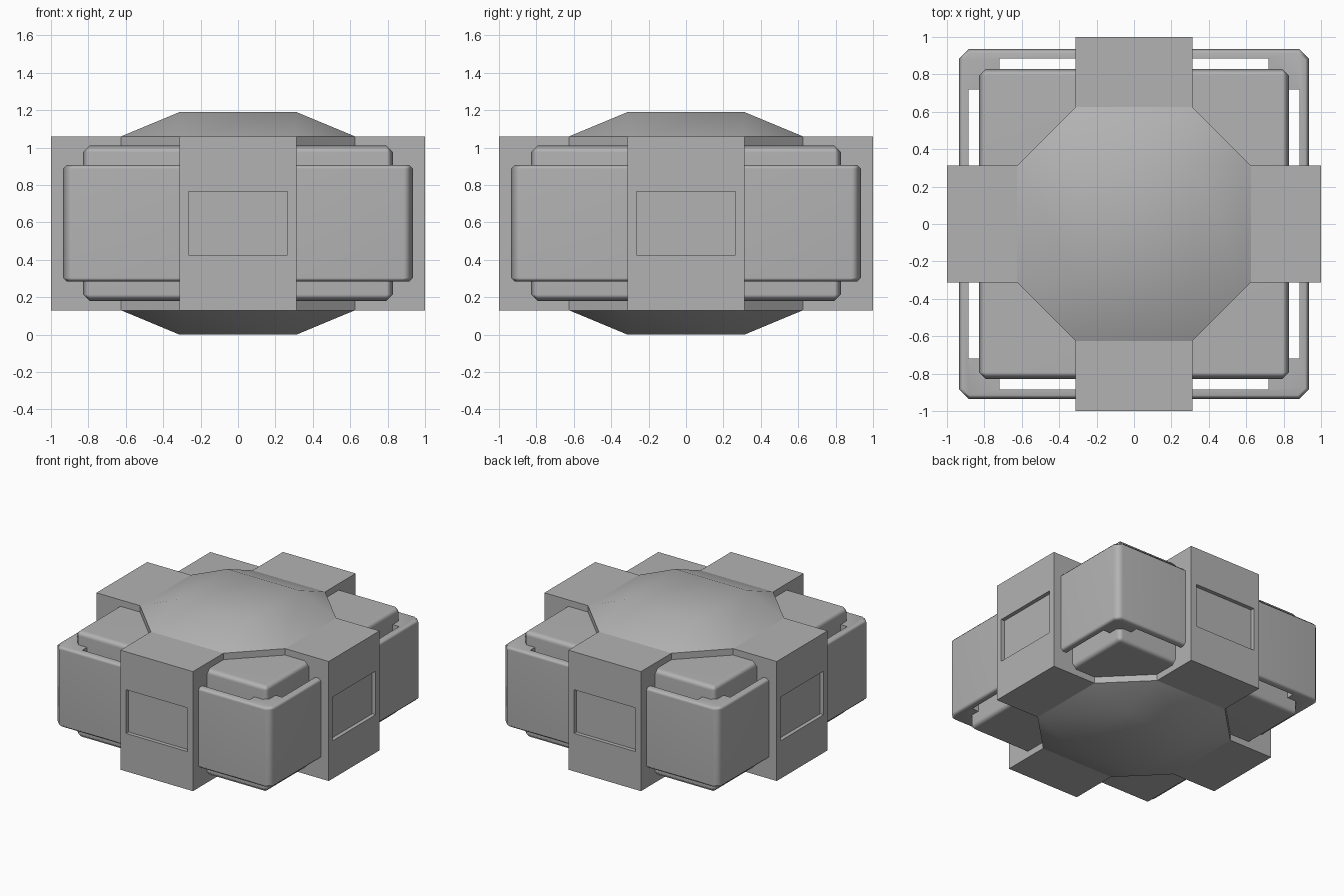
import bpy, bmesh, math
from mathutils import Matrix, Vector

cube = bpy.data.objects.get("Cube")
if cube:
    bpy.data.objects.remove(cube, do_unlink=True)

# Single grey metal colour
GREY = (0.45, 0.45, 0.45, 1)
grey = bpy.data.materials.new("grey_metal")
grey.use_nodes = True
grey.diffuse_color = GREY
grey.node_tree.nodes["Principled BSDF"].inputs["Base Color"].default_value = GREY

MID = 0.595           # height of the symmetry plane
A, B = 0.3125, 0.625  # half arm width, core radius
HALF = 0.465          # half height of the arms


def finish(bm, name, smooth=None, turn=0):
    """Turn a bmesh into a named object, raised to the mid plane."""
    bmesh.ops.recalc_face_normals(bm, faces=bm.faces)
    bm.transform(Matrix.Translation((0, 0, MID)) @ Matrix.Rotation(turn, 4, 'Z'))
    mesh = bpy.data.meshes.new(name)
    bm.to_mesh(mesh)
    bm.free()
    mesh.materials.append(grey)
    ob = bpy.data.objects.new(name, mesh)
    bpy.context.collection.objects.link(ob)
    if smooth:
        bpy.ops.object.select_all(action='DESELECT')
        ob.select_set(True)
        bpy.context.view_layer.objects.active = ob
        bpy.ops.object.shade_smooth_by_angle(angle=math.radians(smooth))
    return ob


def box(bm, lo, hi):
    lo, hi = Vector(lo), Vector(hi)
    size = Matrix.Diagonal((*(hi - lo), 1))
    bmesh.ops.create_cube(bm, size=1, matrix=Matrix.Translation((lo + hi) / 2) @ size)


def weighted(ob):
    ob.modifiers.new("flat_normals", 'WEIGHTED_NORMAL').keep_sharp = True


# Octagonal core with a shallow cap above and below
bm = bmesh.new()
octagon = [(A, B), (-A, B), (-B, A), (-B, -A), (-A, -B), (A, -B), (B, -A), (B, A)]
square = [(A, A), (-A, A), (-A, -A), (A, -A)]
rims = []
for s in (1, -1):
    rim = [bm.verts.new((x, y, s * HALF)) for x, y in octagon]
    cap = [bm.verts.new((x, y, s * MID)) for x, y in square]
    bm.faces.new(cap)
    for i in range(4):
        j = (i + 1) % 4
        bm.faces.new((rim[2 * i], rim[2 * i + 1], cap[j], cap[i]))
        bm.faces.new((rim[2 * i + 1], rim[2 * j], cap[j]))
    rims.append(rim)
for i in range(8):
    j = (i + 1) % 8
    bm.faces.new((rims[0][i], rims[0][j], rims[1][j], rims[1][i]))
finish(bm, "domed_core", smooth=40)

# Inner body with softened edges
bm = bmesh.new()
box(bm, (-0.828, -0.828, -0.415), (0.828, 0.828, 0.415))
bmesh.ops.bevel(bm, geom=bm.edges[:], offset=0.035, segments=1, affect='EDGES')
weighted(finish(bm, "inner_body", smooth=50))

# Four arms, each with a recessed panel in its outer face
for k, side in enumerate(("front", "left", "back", "right")):
    bm = bmesh.new()
    box(bm, (-A, -1, -HALF), (A, -0.5, HALF))
    outer = min(bm.faces, key=lambda f: f.calc_center_median().y)
    for depth in (0, 0.03):
        bmesh.ops.inset_individual(bm, faces=[outer], thickness=0.01)
        for v in outer.verts:
            v.co = (math.copysign(0.265, v.co.x), -1 + depth,
                    math.copysign(0.17, v.co.z))
    finish(bm, side + "_arm", turn=k * math.pi / 2)

# Four corner guards: thin outer walls with a solid block inside the corner
OUT, IN, BLOCK, END, TALL = 0.935, 0.885, 0.72, 0.3, 0.312
profile = [(END, IN), (BLOCK, IN), (BLOCK, BLOCK), (IN, BLOCK), (IN, END),
           (OUT, END), (OUT, IN), (IN, OUT), (END, OUT)]
for k, corner in enumerate(("back_left", "back_right", "front_right", "front_left")):
    bm = bmesh.new()
    base = bm.faces.new([bm.verts.new((x, y, -TALL)) for x, y in profile])
    wall = bmesh.ops.extrude_face_region(bm, geom=[base])
    for v in wall["geom"]:
        if isinstance(v, bmesh.types.BMVert):
            v.co.z = TALL
    rim = [e for e in bm.edges
           if abs(e.verts[0].co.z - e.verts[1].co.z) < 0.01
           and all(max(v.co.x, v.co.y) > 0.93 for v in e.verts)]
    bmesh.ops.bevel(bm, geom=rim, offset=0.02, segments=1, affect='EDGES')
    weighted(finish(bm, corner + "_guard", smooth=50, turn=k * math.pi / 2))
